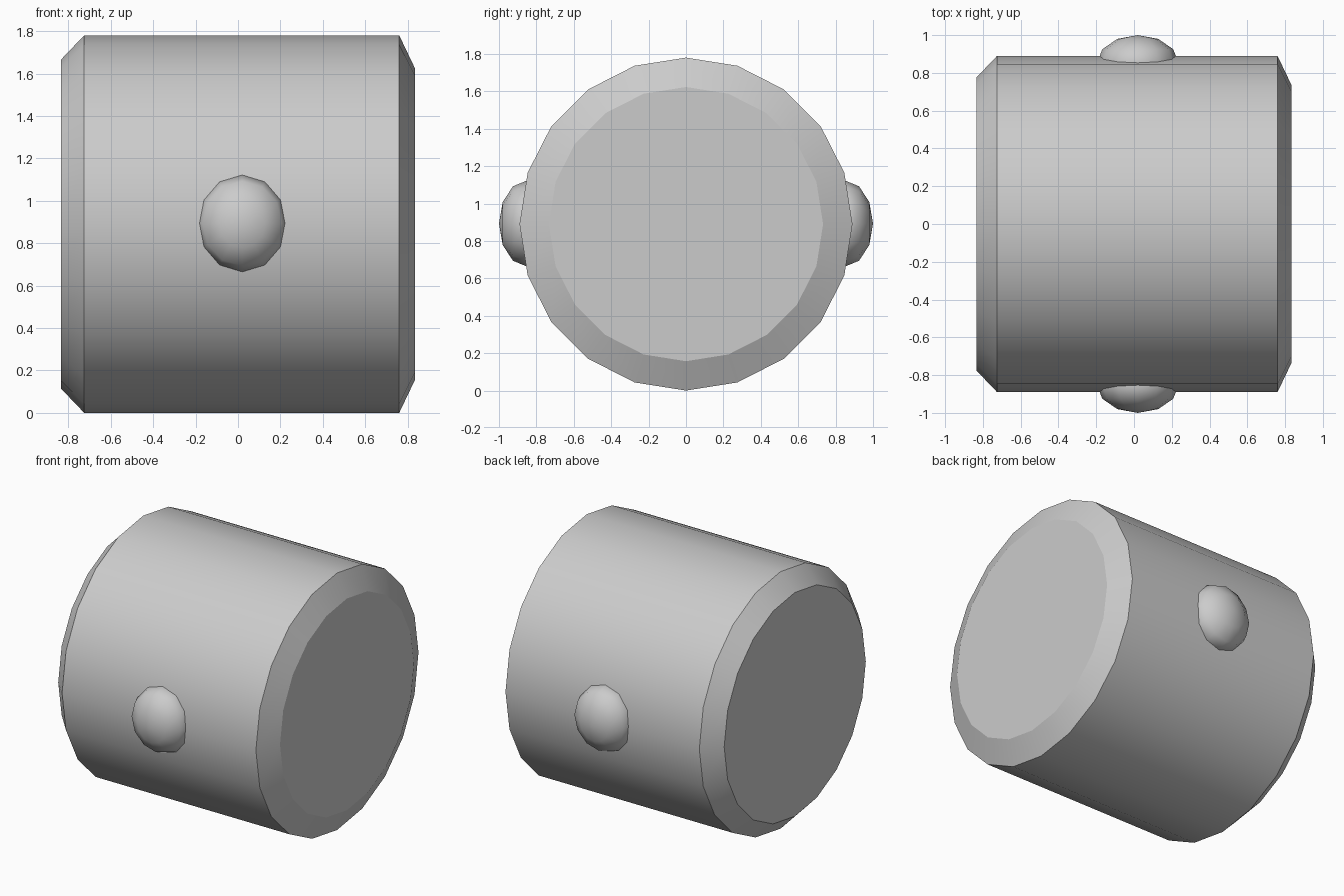
import bpy
import bmesh
import math
from mathutils import Matrix

if "Cube" in bpy.data.objects:
    bpy.data.objects.remove(bpy.data.objects["Cube"])

AXIS_Z = 0.89
SIDES = 20


def add_object(name, bm):
    bmesh.ops.recalc_face_normals(bm, faces=bm.faces)
    mesh = bpy.data.meshes.new(name)
    bm.to_mesh(mesh)
    bm.free()
    obj = bpy.data.objects.new(name, mesh)
    bpy.context.collection.objects.link(obj)
    return obj


def smooth(obj, degrees):
    bpy.ops.object.select_all(action='DESELECT')
    obj.select_set(True)
    bpy.context.view_layer.objects.active = obj
    bpy.ops.object.shade_smooth_by_angle(angle=math.radians(degrees))


# Drum: 20-sided, lying along x, with a different chamfer on each end
profile = [(-0.835, 0.775), (-0.725, 0.89), (0.76, 0.89), (0.835, 0.733)]
bm = bmesh.new()
rings = []
for x, r in profile:
    ring = []
    for i in range(SIDES):
        a = math.tau * i / SIDES
        ring.append(bm.verts.new((x, r * math.sin(a), AXIS_Z + r * math.cos(a))))
    rings.append(ring)
for a, b in zip(rings, rings[1:]):
    for i in range(SIDES):
        j = (i + 1) % SIDES
        bm.faces.new((a[i], a[j], b[j], b[i]))
bm.faces.new(rings[0])
bm.faces.new(rings[-1])
smooth(add_object("drum", bm), 22)

# Side knobs: flattened 12-sided spheres, half sunk into the drum
for name, side in (("front_knob", -1), ("back_knob", 1)):
    bm = bmesh.new()
    bmesh.ops.create_uvsphere(bm, u_segments=12, v_segments=6, radius=1)
    place = (Matrix.Translation((0.02, side * 0.85, AXIS_Z + 0.003))
             @ Matrix.Diagonal((0.217, 0.15, 0.23, 1))
             @ Matrix.Rotation(math.radians(90), 4, 'X'))
    bm.transform(place)
    smooth(add_object(name, bm), 60)
